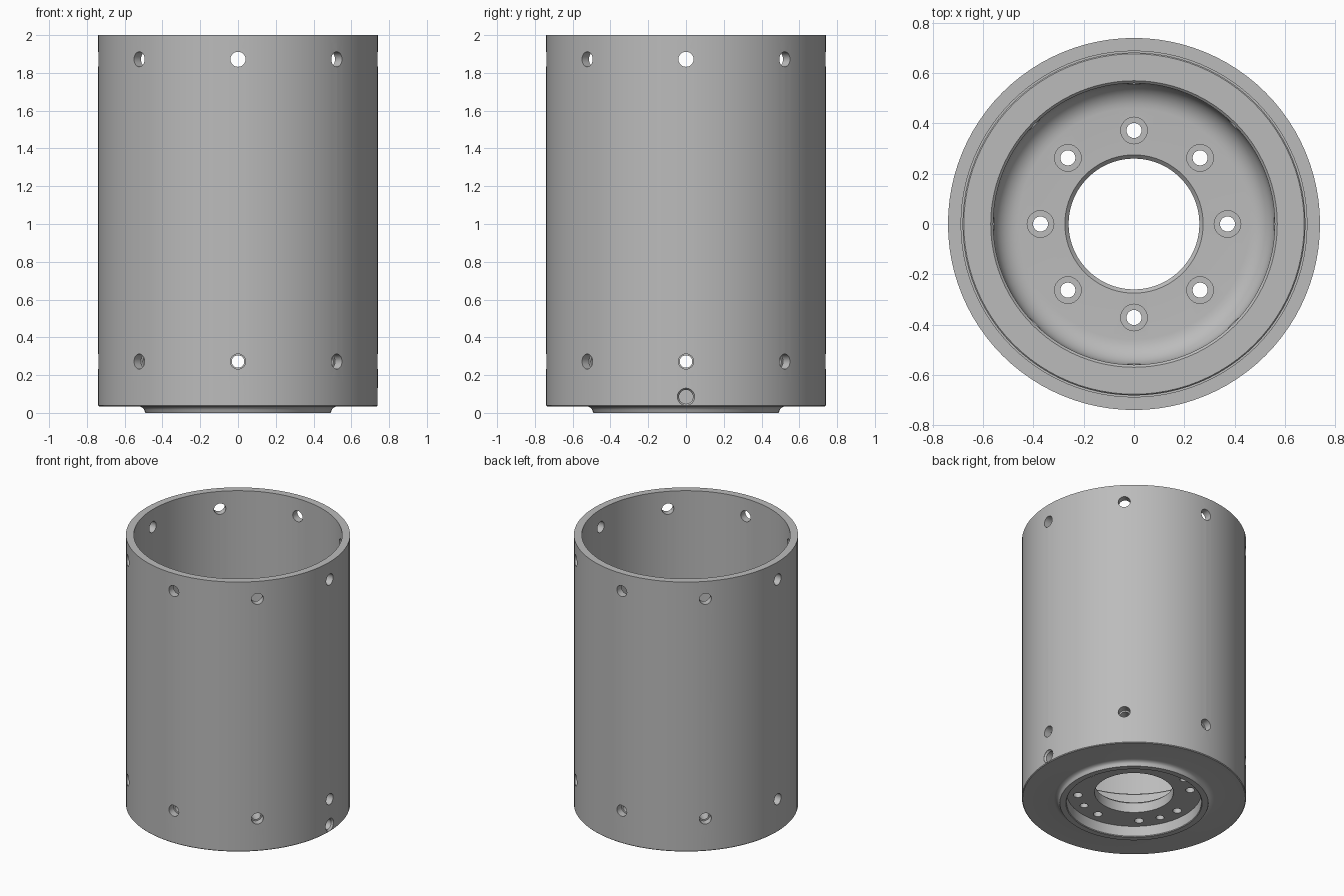
import bpy, bmesh
from math import pi, sin, cos, radians
from mathutils import Matrix, Vector

if "Cube" in bpy.data.objects:
    bpy.data.objects.remove(bpy.data.objects["Cube"])

grey = bpy.data.materials.new("machined grey")
grey.use_nodes = True
COLOUR = (0.5, 0.5, 0.5, 1)
grey.diffuse_color = COLOUR
grey.node_tree.nodes["Principled BSDF"].inputs["Base Color"].default_value = COLOUR


def lathe(bm, profile, steps, closed=True, matrix=Matrix()):
    """Revolve a (radius, height) profile about z, then place it."""
    part = bmesh.new()
    verts = [part.verts.new((r, 0, z)) for r, z in profile]
    pairs = list(zip(verts, verts[1:])) + ([(verts[-1], verts[0])] if closed else [])
    edges = [part.edges.new(p) for p in pairs]
    bmesh.ops.spin(part, geom=verts + edges, cent=(0, 0, 0), axis=(0, 0, 1),
                   angle=2 * pi, steps=steps, use_merge=True)
    bmesh.ops.remove_doubles(part, verts=part.verts, dist=1e-5)
    bmesh.ops.recalc_face_normals(part, faces=part.faces)
    part.transform(matrix)
    mesh = bpy.data.meshes.new("temp")
    part.to_mesh(mesh)
    part.free()
    bm.from_mesh(mesh)
    bpy.data.meshes.remove(mesh)


def make_object(name, bm):
    mesh = bpy.data.meshes.new(name)
    bm.to_mesh(mesh)
    bm.free()
    mesh.materials.append(grey)
    obj = bpy.data.objects.new(name, mesh)
    bpy.context.collection.objects.link(obj)
    return obj


def drill(obj, bm):
    """Subtract the drill shapes and shade the part smooth."""
    cutter = make_object(obj.name + "_cutter", bm)
    cutter.hide_render = True
    mod = obj.modifiers.new("holes", "BOOLEAN")
    mod.operation, mod.solver, mod.object = "DIFFERENCE", "EXACT", cutter
    bpy.ops.object.select_all(action="DESELECT")
    bpy.context.view_layer.objects.active = obj
    obj.select_set(True)
    bpy.ops.object.modifier_apply(modifier=mod.name)
    bpy.data.objects.remove(cutter)
    bpy.ops.object.shade_smooth_by_angle(angle=radians(30))


def pin(radius, low, high):
    return [(0, low), (radius, low), (radius, high), (0, high)]


def radial(angle, z):
    """Turn a z-axis shape to point outward at the given angle and height."""
    return (Matrix.Translation((0, 0, z)) @ Matrix.Rotation(angle, 4, "Z")
            @ Matrix.Rotation(pi / 2, 4, "Y"))


def on_circle(angle, radius):
    return Matrix.Translation(Vector((cos(angle), sin(angle), 0)) * radius)


OUTER, SEAM = 0.74, 0.14
EIGHTHS = [i * pi / 4 for i in range(8)]

# Outer tube with two rows of screw holes
bm = bmesh.new()
lathe(bm, [(0.688, SEAM), (OUTER, SEAM), (OUTER, 2), (0.688, 2)], 96)
tube = make_object("outer_tube", bm)
holes = bmesh.new()
for z in (0.272, 1.872):
    for a in EIGHTHS:
        lathe(holes, pin(0.04, 0.6, 0.8), 24, False, radial(a, z))
drill(tube, holes)

# End cap: recessed boss, flange, spigot and rounded inner floor
fillet = [(0.46 + 0.1 * cos(t * pi / 16), 0.265 - 0.1 * sin(t * pi / 16)) for t in range(9)]
cove = [(0.53 - 0.035 * sin(t * pi / 8), 0.01 + 0.025 * cos(t * pi / 8)) for t in range(4, -1, -1)]
profile = [(0.26, 0.08), (0.445, 0.08), (0.445, 0.005), (0.45, 0), (0.49, 0)]
profile += cove
profile += [(0.735, 0.035), (OUTER, 0.04), (OUTER, SEAM), (0.682, SEAM),
            (0.682, 0.395), (0.677, 0.4), (0.57, 0.4), (0.56, 0.39)]
profile += fillet + [(0.275, 0.165), (0.26, 0.15)]
bm = bmesh.new()
lathe(bm, profile, 96)
cap = make_object("end_cap", bm)
holes = bmesh.new()
counterbored = [(0, 0.05), (0.03, 0.05), (0.03, 0.145), (0.053, 0.145), (0.053, 0.2), (0, 0.2)]
for a in EIGHTHS:
    lathe(holes, pin(0.033, 0.5, 0.72), 24, False, radial(a, 0.272))
    lathe(holes, counterbored, 24, False, on_circle(a, 0.372))
# Blind holes under the floor, between the through holes
for i in range(4):
    lathe(holes, pin(0.027, 0.05, 0.125), 24, False, on_circle(pi / 8 + i * pi / 2, 0.372))
# Chamfered blind port in the side of the flange
port = [(0, 0.6), (0.037, 0.6), (0.037, 0.725), (0.046, 0.737), (0.046, 0.8), (0, 0.8)]
lathe(holes, port, 32, False, radial(0, 0.085))
drill(cap, holes)
